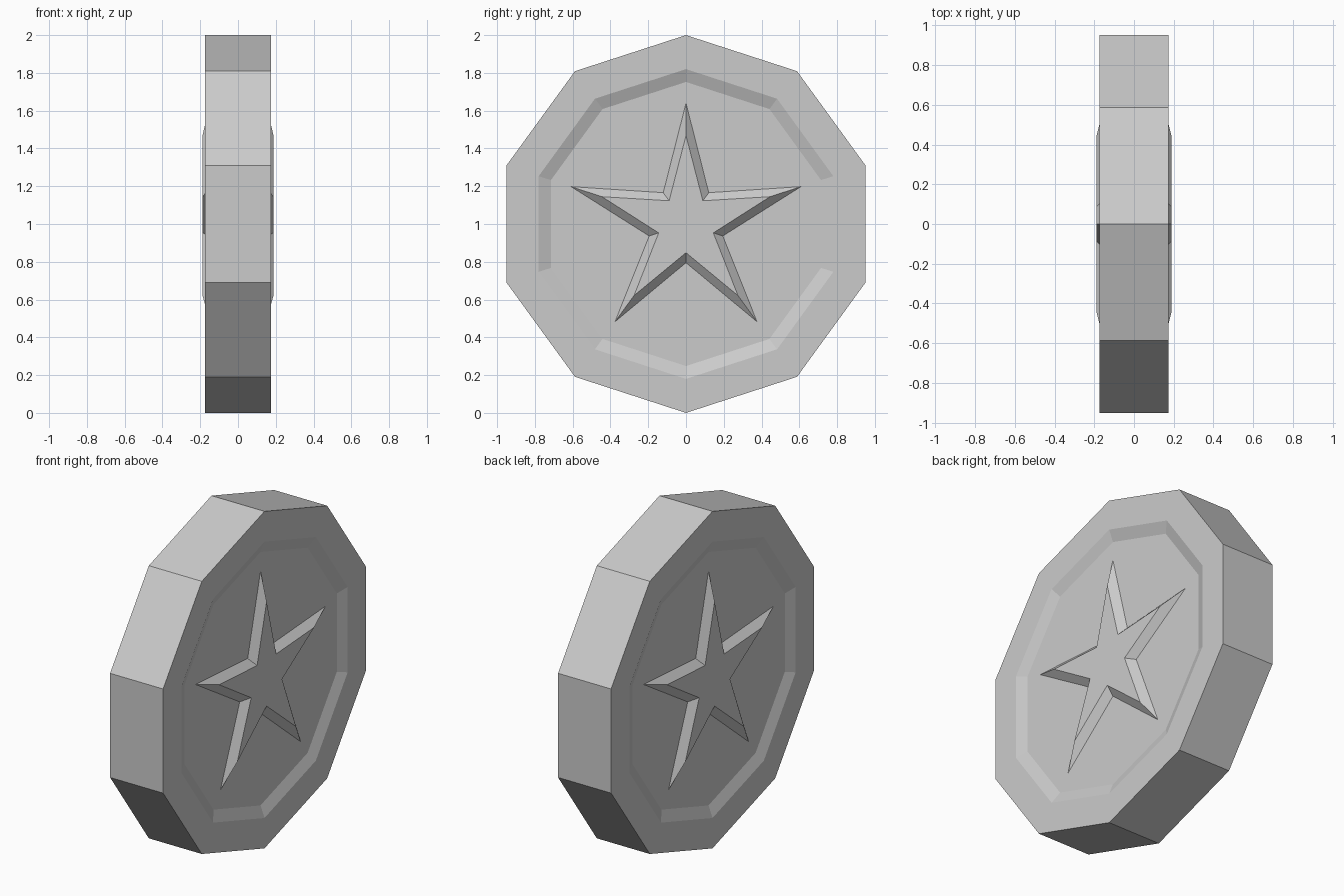
import bpy, bmesh
from math import sin, cos, pi

if "Cube" in bpy.data.objects:
    bpy.data.objects.remove(bpy.data.objects["Cube"])

N = 10  # decagon corners, also the star's tips plus notches

# One side, from star top to rim: (x, radius at tips, radius at notches)
half = [
    (0.188, 0.468, 0.152),   # star top
    (0.148, 0.640, 0.205),   # star foot on the recessed floor
    (0.148, 0.752, 0.752),   # recess floor edge
    (0.174, 0.820, 0.820),   # recess lip
    (0.174, 1.000, 1.000),   # outer rim
]
profile = half + [(-x, a, b) for x, a, b in reversed(half)]

bm = bmesh.new()


def ring(x, tip, notch):
    verts = []
    for k in range(N):
        r = notch if k % 2 else tip
        t = 2 * pi * k / N
        verts.append(bm.verts.new((x, r * sin(t), 1 + r * cos(t))))
    return verts


# Loft the rings from one star top, around the rim, to the other star top
rings = [ring(*p) for p in profile]
for a, b in zip(rings, rings[1:]):
    for k in range(N):
        j = (k + 1) % N
        bm.faces.new((a[k], a[j], b[j], b[k]))
bm.faces.new(rings[0])
bm.faces.new(rings[-1])
bmesh.ops.recalc_face_normals(bm, faces=bm.faces)

mesh = bpy.data.meshes.new("star_coin")
bm.to_mesh(mesh)
bm.free()
bpy.context.collection.objects.link(bpy.data.objects.new("star_coin", mesh))
